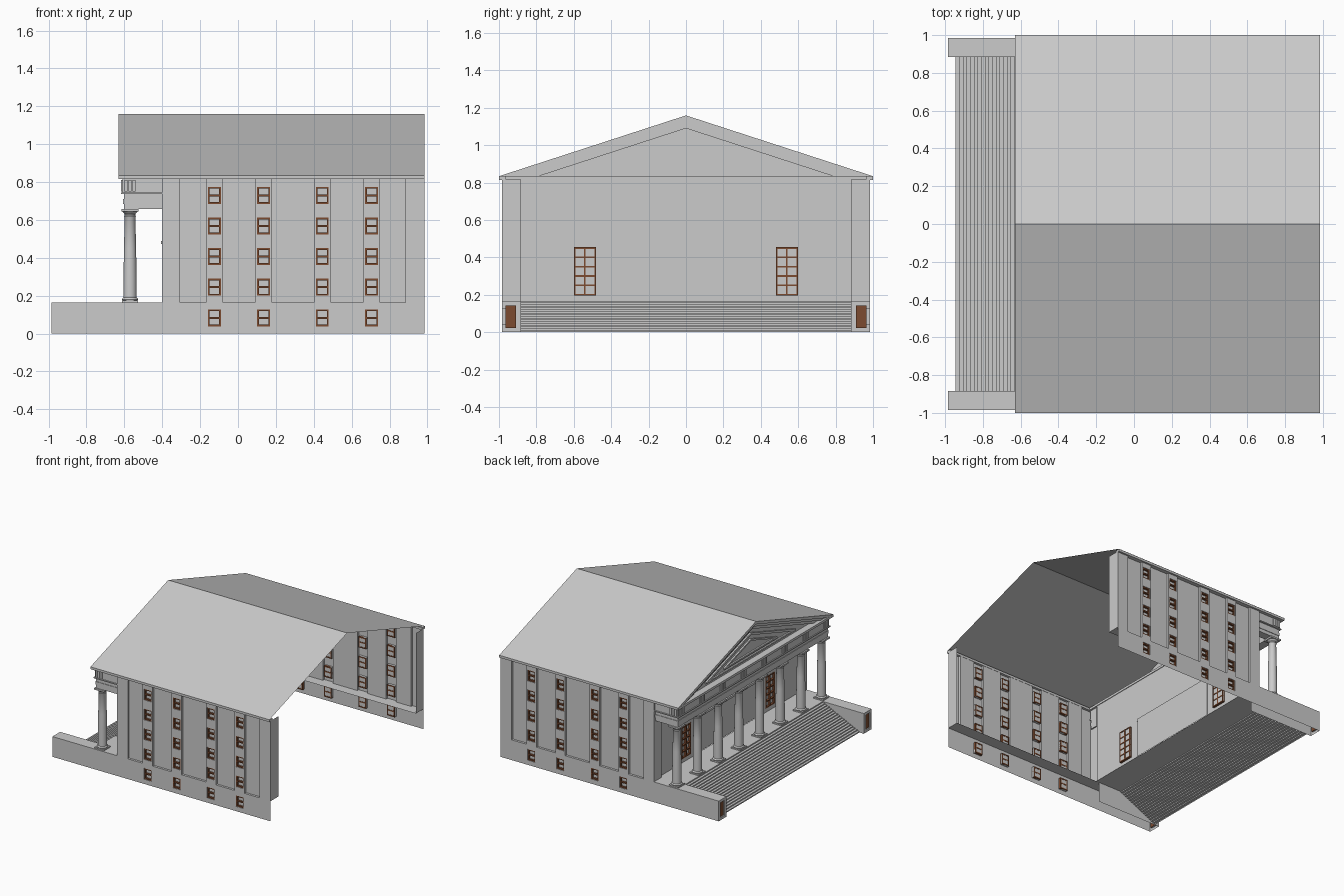
import bpy, bmesh, math

if "Cube" in bpy.data.objects:
    bpy.data.objects.remove(bpy.data.objects["Cube"])

BROWN = bpy.data.materials.new("brown_frame")
BROWN.diffuse_color = (0.2, 0.07, 0.03, 1)
BROWN.use_nodes = True
BROWN.node_tree.nodes["Principled BSDF"].inputs["Base Color"].default_value = BROWN.diffuse_color


def finish(name, bm, mat=None):
    bmesh.ops.remove_doubles(bm, verts=bm.verts, dist=1e-5)
    bmesh.ops.recalc_face_normals(bm, faces=bm.faces)
    me = bpy.data.meshes.new(name)
    bm.to_mesh(me)
    bm.free()
    if mat:
        me.materials.append(mat)
    ob = bpy.data.objects.new(name, me)
    bpy.context.collection.objects.link(ob)
    return ob


def face(bm, pts):
    return bm.faces.new([bm.verts.new(p) for p in pts])


def sheets(name, polys, mat=None):
    bm = bmesh.new()
    for p in polys:
        face(bm, p)
    return finish(name, bm, mat)


def boxes(name, items, mat=None):
    """Each item is x0, x1, y0, y1, z0, z1."""
    bm = bmesh.new()
    for x0, x1, y0, y1, z0, z1 in items:
        vs = bmesh.ops.create_cube(bm, size=1)["verts"]
        for v in vs:
            v.co = (x1 if v.co.x > 0 else x0, y1 if v.co.y > 0 else y0, z1 if v.co.z > 0 else z0)
    return finish(name, bm, mat)


def prism(name, outline, x0, x1):
    """Extrude a y-z outline along x."""
    bm = bmesh.new()
    f = face(bm, [(x0, y, z) for y, z in outline])
    ext = bmesh.ops.extrude_face_region(bm, geom=[f], use_keep_orig=True)
    for v in ext["geom"]:
        if isinstance(v, bmesh.types.BMVert):
            v.co.x = x1
    return finish(name, bm)


def relief(name, us, vs, depth, place):
    """Stepped sheet: every grid cell sits at its own depth, steps are closed."""
    us, vs = sorted(set(us)), sorted(set(vs))
    bm = bmesh.new()
    D = [[depth((a + b) / 2, (c + d) / 2) for c, d in zip(vs, vs[1:])] for a, b in zip(us, us[1:])]
    for i in range(len(us) - 1):
        for j in range(len(vs) - 1):
            d = D[i][j]
            if d is None:
                continue
            a, b, c, e = us[i], us[i + 1], vs[j], vs[j + 1]
            face(bm, [place(a, c, d), place(b, c, d), place(b, e, d), place(a, e, d)])
            if i + 2 < len(us) and D[i + 1][j] not in (None, d):
                k = D[i + 1][j]
                face(bm, [place(b, c, d), place(b, e, d), place(b, e, k), place(b, c, k)])
            if j + 2 < len(vs) and D[i][j + 1] not in (None, d):
                k = D[i][j + 1]
                face(bm, [place(a, e, d), place(b, e, d), place(b, e, k), place(a, e, k)])
    return finish(name, bm)


OUT, INN, FLOOR, TOP = 0.985, 0.885, 0.165, 0.82
WX = (-0.125, 0.135, 0.445, 0.705)
WZ = (0.083, 0.245, 0.407, 0.568, 0.73)
HW, HH = 0.034, 0.045


# Side walls with recessed panels and windows
def side_depth(x, z):
    if any(abs(x - c) < HW for c in WX) and any(abs(z - c) < HH for c in WZ):
        return 0.02
    if z < FLOOR:
        return 0.0
    if x < -0.4:
        return None
    if -0.305 < x < INN and not any(abs(x - c) < 0.045 for c in WX):
        return 0.018
    return 0.0


xs = [-OUT, -0.4, -0.305, INN, OUT] + [c + o for c in WX for o in (-0.045, -HW, HW, 0.045)]
zs = [0, FLOOR, TOP] + [c + o for c in WZ for o in (-HH, HH)]
for s, side in ((-1, "front"), (1, "back")):
    relief(side + "_side_wall", xs, zs, side_depth, lambda u, v, d: (u, s * (OUT - d), v))
    # Window frames with a middle bar
    bars = []
    ya, yb = sorted((s * (OUT - 0.004), s * (OUT - 0.022)))
    for x in WX:
        for z in WZ:
            for o in (-HH, -0.005, HH - 0.01):
                bars.append((x - HW, x + HW, ya, yb, z + o, z + o + 0.01))
            for o in (-HW, HW - 0.009):
                bars.append((x + o, x + o + 0.009, ya, yb, z - HH, z + HH))
    boxes(side + "_side_window_frames", bars, BROWN)
    # Plinth ledge, stair cheek inner face and rear corner return
    y0, y1 = s * INN, s * OUT
    sheets(side + "_plinth_ledge", [
        [(-OUT, y0, FLOOR), (OUT, y0, FLOOR), (OUT, y1, FLOOR), (-OUT, y1, FLOOR)],
        [(-OUT, y0, 0), (-0.4, y0, 0), (-0.4, y0, FLOOR), (-OUT, y0, FLOOR)]])
    sheets(side + "_rear_corner", [[(OUT, y0, FLOOR), (OUT, y1, FLOOR), (OUT, y1, TOP), (OUT, y0, TOP)]])
    # Stair cheek end with a brown sunk panel
    m = s * 0.937
    relief(side + "_cheek_end", [-OUT, -INN, INN, OUT, m - 0.027, m + 0.027], [0, 0.022, 0.143, FLOOR],
           lambda u, v: None if (u * s < INN) else
           (0.012 if abs(u - m) < 0.027 and 0.022 < v < 0.143 else 0.0),
           lambda u, v, d: (-OUT + d, u, v))
    boxes(side + "_cheek_panel", [(-OUT + 0.008, -OUT + 0.013, m - 0.027, m + 0.027, 0.022, 0.143)], BROWN)
    # Eave
    ya, yb = sorted((s * 0.965, s * 1.0))
    boxes(side + "_eave", [(-0.63, OUT, ya, yb, 0.815, 0.834)])


# Entrance wall behind the columns
def entry_depth(y, z):
    if abs(y) > INN:
        return 0.0
    if abs(abs(y) - 0.54) < 0.06 and 0.2 < z < 0.45:
        return 0.035
    return 0.028 if abs(y) < 0.405 and z < 0.49 else 0.02


relief("entrance_wall", [-OUT, -INN, -0.6, -0.48, -0.405, 0.405, 0.48, 0.6, INN, OUT],
       [FLOOR, 0.2, 0.45, 0.49, TOP], entry_depth, lambda u, v, d: (-0.4 + d, u, v))
boxes("door_cornice", [(-0.407, -0.372, -0.41, 0.41, 0.472, 0.49)])
bars = []
for c in (-0.54, 0.54):
    for k in range(6):
        z = 0.196 + 0.05 * k
        bars.append((-0.382, -0.362, c - 0.06, c + 0.06, z, z + 0.009))
    for o in (-0.06, -0.005, 0.051):
        bars.append((-0.382, -0.362, c + o, c + o + 0.009, 0.2, 0.45))
boxes("entrance_window_frames", bars, BROWN)

# Stairs and platform: one open stepped sheet
N, XT, XB = 18, -0.615, -0.945
path = [(-0.375, FLOOR), (XT, FLOOR)]
for k in range(N):
    x = XT + (XB - XT) * k / (N - 1)
    z = FLOOR * (1 - (k + 1) / N)
    path.append((x, z))
    if k < N - 1:
        path.append((XT + (XB - XT) * (k + 1) / (N - 1), z))
sheets("stairs", [[(a[0], -INN, a[1]), (b[0], -INN, b[1]), (b[0], INN, b[1]), (a[0], INN, a[1])]
                  for a, b in zip(path, path[1:])])

# Columns: turned profile, eight in a row
CX = -0.57
CY = [-0.932 + 1.864 * k / 7 for k in range(8)]
profile = [(0.04, 0.175), (0.042, 0.18), (0.04, 0.186), (0.035, 0.19), (0.0345, 0.3), (0.032, 0.45),
           (0.028, 0.615), (0.031, 0.62), (0.028, 0.625), (0.029, 0.632), (0.041, 0.644)]
SEG = 24
bm = bmesh.new()
rings = [[bm.verts.new((r * math.cos(2 * math.pi * i / SEG), r * math.sin(2 * math.pi * i / SEG), z))
          for i in range(SEG)] for r, z in profile]
for a, b in zip(rings, rings[1:]):
    for i in range(SEG):
        j = (i + 1) % SEG
        bm.faces.new((a[i], a[j], b[j], b[i]))
col = finish("column_1", bm)
bpy.context.view_layer.objects.active = col
col.select_set(True)
bpy.ops.object.shade_smooth_by_angle(angle=math.radians(35))
col.location = (CX, CY[0], 0)
for k in range(1, 8):
    c = bpy.data.objects.new("column_%d" % (k + 1), col.data)
    c.location = (CX, CY[k], 0)
    bpy.context.collection.objects.link(c)
boxes("column_plinths_and_caps", [(CX - h, CX + h, y - h, y + h, a, b) for y in CY
                                  for h, a, b in ((0.042, FLOOR, 0.175), (0.045, 0.644, 0.657))])

# Entablature: front beam and side returns in stacked bands
beam = []
for o, a, b in ((0.0, 0.657, 0.685), (0.004, 0.685, 0.71), (0.0, 0.71, 0.738), (0.014, 0.738, 0.746),
                (0.006, 0.746, 0.815)):
    beam.append((-0.603 - o, -0.535, -0.967 - o, 0.967 + o, a, b))
    beam.append((-0.535, -0.39, -0.967 - o, -0.9, a, b))
    beam.append((-0.535, -0.39, 0.9, 0.967 + o, a, b))
boxes("entablature", beam)
boxes("portico_ceiling", [(-0.63, -0.375, -1, 1, 0.815, 0.834)])
tri = []
for o in (-0.022, 0, 0.022):
    tri += [(-0.617, -0.605, y + o - 0.008, y + o + 0.008, 0.75, 0.81) for y in CY]
    tri += [(CX + o - 0.008, CX + o + 0.008, min(s * 0.97, s * 0.982), max(s * 0.97, s * 0.982), 0.75, 0.81)
            for s in (-1, 1)]
boxes("frieze_blocks", tri)

# Roof sheet
sheets("roof", [[(-0.63, s, 0.835), (OUT, s, 0.835), (OUT, 0, 1.16), (-0.63, 0, 1.16)] for s in (-1, 1)])


# Pediment: raking cornice bands, tympanum and nested triangle mouldings
def chevron(a, b, base=0.835):
    ya, yb = ((1.16 - t - base) / 0.325 for t in (a, b))
    return [(-ya, base), (0, 1.16 - a), (ya, base), (yb, base), (0, 1.16 - b), (-yb, base)]


for k, (a, b, x) in enumerate(((0.001, 0.024, -0.63), (0.024, 0.046, -0.614), (0.046, 0.07, -0.598))):
    prism("raking_cornice_%d" % (k + 1), chevron(a, b), x, -0.56)
sheets("tympanum", [[(-0.575, -0.785, 0.835), (-0.575, 0.785, 0.835), (-0.575, 0, 1.09)]])
for k, (t, w, base) in enumerate(((0.105, 0.018, 0.868), (0.155, 0.014, 0.895))):
    prism("tympanum_moulding_%d" % (k + 1), chevron(t, t + w, base), -0.588, -0.574)
    h = (1.16 - t - base) / 0.325
    boxes("tympanum_sill_%d" % (k + 1), [(-0.588, -0.574, -h, h, base - 0.012, base)])
